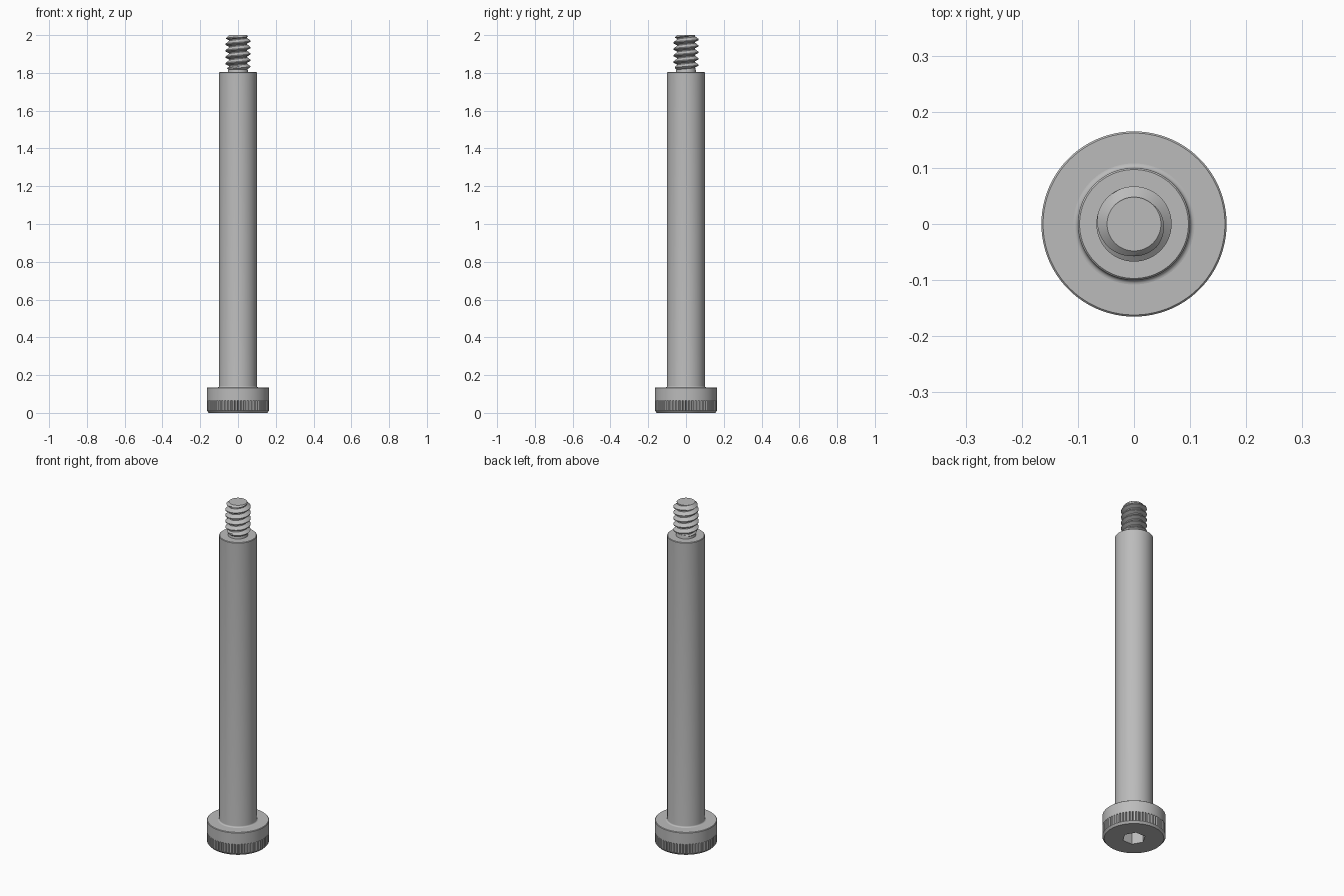
import bpy, bmesh, math

if "Cube" in bpy.data.objects:
    bpy.data.objects.remove(bpy.data.objects["Cube"])

steel = bpy.data.materials.new("steel_grey")
steel.use_nodes = True
GREY = (0.5, 0.5, 0.5, 1)
steel.diffuse_color = GREY
steel.node_tree.nodes["Principled BSDF"].inputs["Base Color"].default_value = GREY


def finish(name, bm):
    """Weld, orient and smooth a mesh, then add it to the scene."""
    bmesh.ops.remove_doubles(bm, verts=bm.verts, dist=0.00005)
    bmesh.ops.recalc_face_normals(bm, faces=bm.faces)
    mesh = bpy.data.meshes.new(name)
    bm.to_mesh(mesh)
    bm.free()
    mesh.materials.append(steel)
    obj = bpy.data.objects.new(name, mesh)
    bpy.context.collection.objects.link(obj)
    bpy.ops.object.select_all(action="DESELECT")
    obj.select_set(True)
    bpy.context.view_layer.objects.active = obj
    bpy.ops.object.shade_smooth_by_angle(angle=math.radians(30))


def skin(bm, rows):
    """Join neighbouring rows of vertices with quads."""
    for a, b in zip(rows, rows[1:]):
        for i in range(len(a) - 1):
            bm.faces.new((a[i], a[i + 1], b[i + 1], b[i]))


def polar(r, angle, z):
    return (r * math.cos(angle), r * math.sin(angle), z)


def lathe(name, profile, steps, shapes=None):
    """Revolve (radius, z, shape) rings; a shape varies the radius by step."""
    bm = bmesh.new()
    rows = []
    for r, z, shape in profile:
        radius = (shapes or {}).get(shape, lambda rad, i: rad)
        rows.append([bm.verts.new(polar(radius(r, i), math.tau * i / steps, z))
                     for i in range(steps + 1)])
    skin(bm, rows)
    finish(name, bm)


# Head with a grooved lower band and a hexagonal socket underneath
STEPS = 240
GROOVES = 60


def groove(r, i):
    return r - (0.007 if i % (STEPS // GROOVES) == 0 else 0)


def hexagon(r, i):
    sector = math.tau / 6
    return r / math.cos(math.tau * i / STEPS % sector - sector / 2)


lathe("head", [
    (0, 0.07, "round"), (0.053, 0.085, "hex"), (0.053, 0, "hex"),
    (0.155, 0, "round"), (0.165, 0.012, "round"),
    (0.165, 0.012, "groove"), (0.165, 0.066, "groove"), (0.165, 0.066, "round"),
    (0.165, 0.132, "round"), (0.162, 0.135, "round"), (0.09, 0.135, "round"),
], STEPS, {"hex": hexagon, "groove": groove})

# Smooth shoulder with a fillet at the head and a thin neck below the thread
fillet = [(0.108 - 0.008 * math.sin(a), 0.143 - 0.008 * math.cos(a), "round")
          for a in (math.radians(d) for d in range(0, 91, 18))]
lathe("shoulder", fillet + [
    (0.1, 1.802, "round"), (0.097, 1.805, "round"),
    (0.053, 1.805, "round"), (0.05, 1.825, "round"), (0, 1.825, "round"),
], 96)

# Helical thread, trimmed by a cone at each end
ROOT, CREST, PITCH = 0.048, 0.067, 0.034
LOW, TOP, TURN = 1.815, 2.0, 72
TOOTH = [(0, ROOT), (0.15, ROOT), (0.29, 0.0575), (0.43, CREST),
         (0.57, CREST), (0.78, 0.0575)]
bm = bmesh.new()
rows = []
for turn in range(-2, 7):
    for share, r in TOOTH:
        row = []
        for i in range(TURN + 1):
            z = LOW + PITCH * (turn + share + i / TURN)
            z = min(max(z, LOW), TOP)
            limit = ROOT + min(TOP - z, z - LOW)
            row.append(bm.verts.new(polar(min(r, limit), math.tau * i / TURN, z)))
        rows.append(row)
skin(bm, rows)
bm.faces.new(rows[-1][:-1])
finish("thread", bm)
